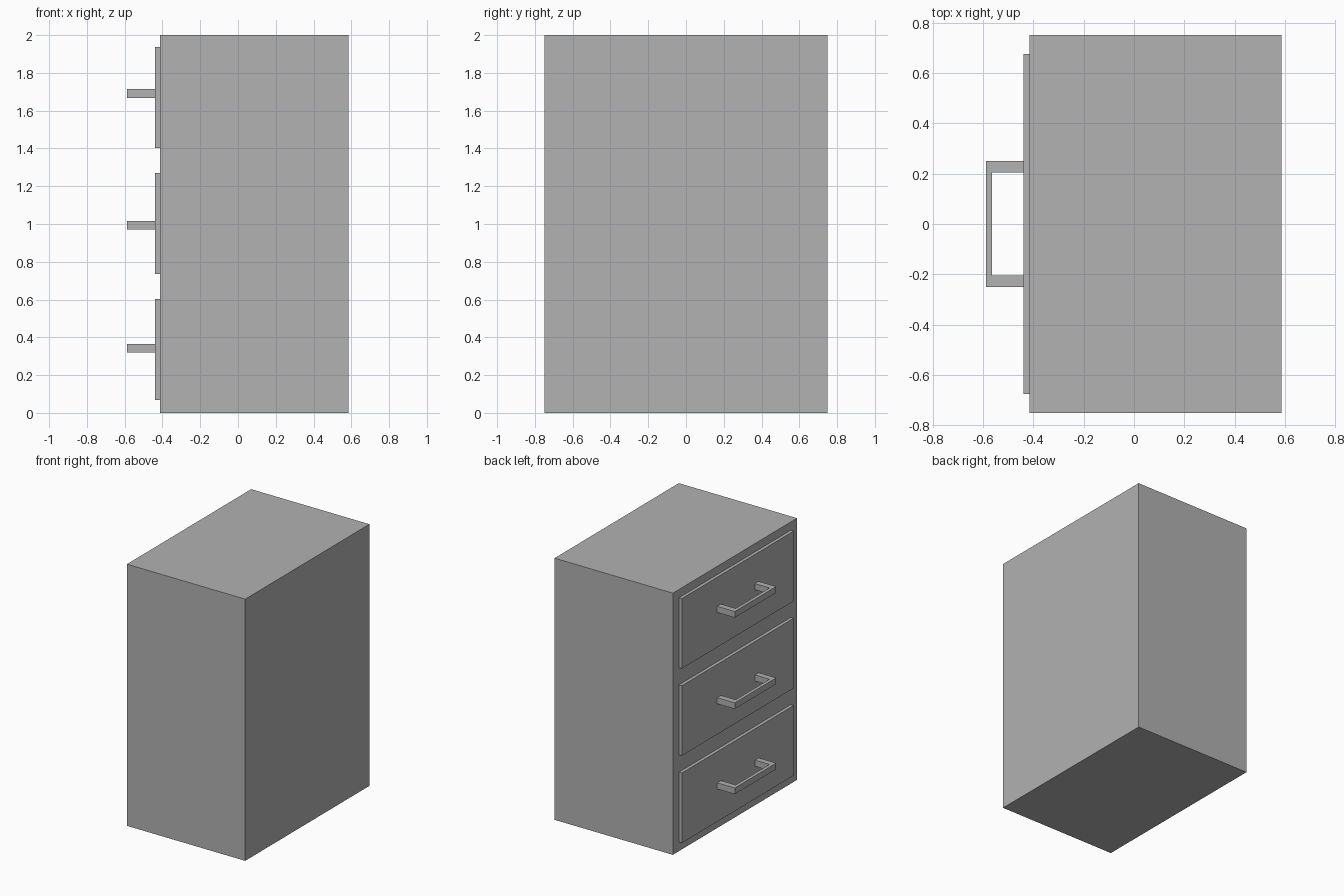
import bpy
import bmesh
from mathutils import Vector

cube = bpy.data.objects.get("Cube")
if cube:
    bpy.data.objects.remove(cube, do_unlink=True)

# One plain grey for the whole cabinet
grey = bpy.data.materials.new("plain_grey")
grey.use_nodes = True
colour = (0.445, 0.445, 0.445, 1)
grey.diffuse_color = colour
grey.node_tree.nodes["Principled BSDF"].inputs["Base Color"].default_value = colour


def prism(name, outline, z0, z1):
    """Extrude a flat outline (x, y) from z0 up to z1."""
    bm = bmesh.new()
    base = bm.faces.new([bm.verts.new((x, y, z0)) for x, y in outline])
    top = bmesh.ops.extrude_face_region(bm, geom=[base])["geom"]
    verts = [v for v in top if isinstance(v, bmesh.types.BMVert)]
    bmesh.ops.translate(bm, verts=verts, vec=Vector((0, 0, z1 - z0)))
    bmesh.ops.recalc_face_normals(bm, faces=bm.faces)
    mesh = bpy.data.meshes.new(name)
    bm.to_mesh(mesh)
    bm.free()
    mesh.materials.append(grey)
    obj = bpy.data.objects.new(name, mesh)
    bpy.context.collection.objects.link(obj)
    return obj


def rectangle(x0, x1, half_y):
    return [(x0, -half_y), (x1, -half_y), (x1, half_y), (x0, half_y)]


# Cabinet body, with the drawers on its -x side
face_x, panel_x, grip_x = -0.414, -0.439, -0.588
prism("cabinet_body", rectangle(face_x, 0.586, 0.75), 0, 2)

# U-shaped handle outline: half of it, then its mirror image
half = [(panel_x, 0.205), (grip_x + 0.025, 0.205)]
outer = [(grip_x, 0.25), (panel_x, 0.25)]
inner_mirror = [(x, -y) for x, y in reversed(half)]
outer_mirror = [(x, -y) for x, y in reversed(outer)]
handle = half + inner_mirror + outer_mirror + outer

# Drawer fronts and their handles
levels = {"bottom": (0.069, 0.319), "middle": (0.736, 0.97), "top": (1.402, 1.668)}
for level, (panel_z, handle_z) in levels.items():
    prism(f"{level}_drawer_front", rectangle(panel_x, face_x, 0.675), panel_z, panel_z + 0.535)
    prism(f"{level}_drawer_handle", handle, handle_z, handle_z + 0.047)
